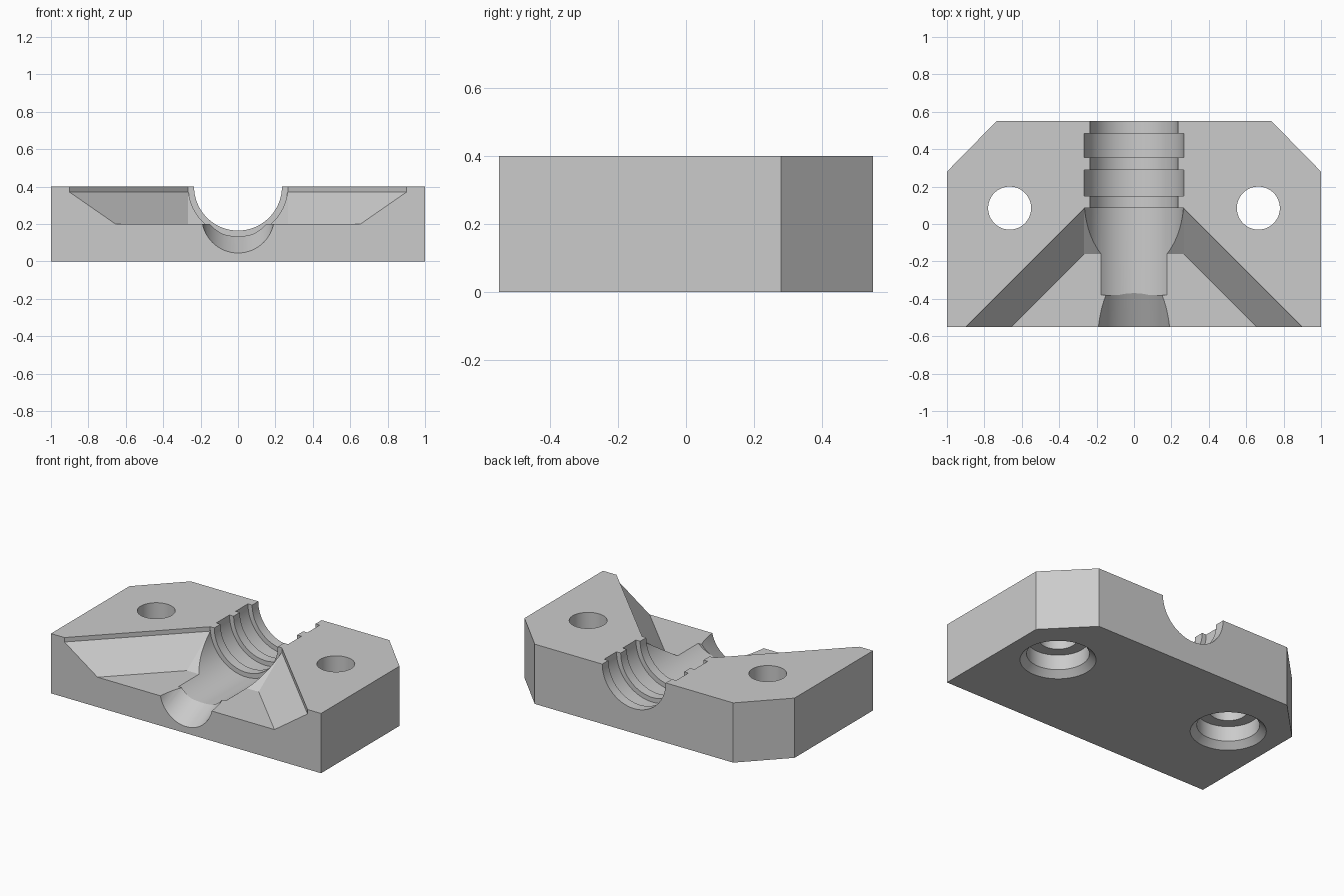
import bpy, bmesh, math
from mathutils import Vector

cube = bpy.data.objects.get("Cube")
if cube:
    bpy.data.objects.remove(cube, do_unlink=True)

grey = bpy.data.materials.new("plain_grey")
grey.use_nodes = True
colour = (0.6, 0.6, 0.6, 1)
grey.diffuse_color = colour
grey.node_tree.nodes["Principled BSDF"].inputs["Base Color"].default_value = colour


def loft(name, rings):
    """Closed solid joining successive rings of points."""
    bm = bmesh.new()
    loops = [[bm.verts.new(p) for p in ring] for ring in rings]
    for a, b in zip(loops, loops[1:]):
        for i in range(len(a)):
            j = (i + 1) % len(a)
            bm.faces.new((a[i], a[j], b[j], b[i]))
    bm.faces.new(loops[0])
    bm.faces.new(loops[-1])
    bmesh.ops.recalc_face_normals(bm, faces=bm.faces)
    mesh = bpy.data.meshes.new(name)
    bm.to_mesh(mesh)
    bm.free()
    mesh.materials.append(grey)
    obj = bpy.data.objects.new(name, mesh)
    bpy.context.collection.objects.link(obj)
    return obj


def circle(centre, radius, across, up, count=64):
    angles = [math.tau * i / count for i in range(count)]
    return [Vector(centre) + radius * (Vector(across) * math.cos(a) + Vector(up) * math.sin(a))
            for a in angles]


def mirrored(half, z):
    """Symmetric outline from its right-hand half, at height z."""
    full = half + [(-x, y) for x, y in reversed(half)]
    return [(x, y, z) for x, y in full]


X, Y, Z = (1, 0, 0), (0, 1, 0), (0, 0, 1)

# Block with its two back corners cut off
outline = [(1, -0.55), (1, 0.28), (0.735, 0.55)]
block = loft("clamp_block", [mirrored(outline, 0), mirrored(outline, 0.4)])

# Front recess with sloping walls and a short upright lip
floor = [(0.615, -0.59), (0.655, -0.55), (0.266, -0.161)]
rim = [(0.94, -0.59), (0.9, -0.55), (0.266, 0.084)]
recess = loft("recess_cutter", [mirrored(floor, 0.2), mirrored(rim, 0.37), mirrored(rim, 0.5)])

# Stepped bore with two ring grooves
wide, narrow = 0.266, 0.235
steps = [(-0.38, wide), (0.085, wide), (0.085, narrow), (0.15, narrow), (0.15, wide),
         (0.29, wide), (0.29, narrow), (0.355, narrow), (0.355, wide), (0.485, wide),
         (0.485, narrow), (0.6, narrow)]
bore = loft("bore_cutter", [circle((0, y, 0.4), r, X, Z, 96) for y, r in steps])

# Outlet channel dropping towards the front
outlet = loft("outlet_cutter", [circle((0, y, 0.239 + 0.494 * (y + 0.55)), 0.194, X, Z)
                                for y in (-0.6, -0.2)])

# Bolt holes with chamfered counterbores underneath
cutters = [recess, bore, outlet]
bolt = [(-0.02, 0.248), (0.04, 0.188), (0.14, 0.188), (0.14, 0.115), (0.5, 0.115)]
for side, label in ((1, "left"), (-1, "right")):
    cutters.append(loft(label + "_bolt_cutter",
                        [circle((side * 0.665, 0.085, z), r, X, Y) for z, r in bolt]))

for cutter in cutters:
    cut = block.modifiers.new(cutter.name, "BOOLEAN")
    cut.operation = "DIFFERENCE"
    cut.solver = "EXACT"
    cut.object = cutter
    cutter.hide_render = True

# Bake the cuts, then remove the cutters
bpy.context.view_layer.update()
baked = bpy.data.meshes.new_from_object(block.evaluated_get(bpy.context.evaluated_depsgraph_get()))
block.modifiers.clear()
block.data = baked
for cutter in cutters:
    bpy.data.objects.remove(cutter, do_unlink=True)

bpy.ops.object.select_all(action="DESELECT")
block.select_set(True)
bpy.context.view_layer.objects.active = block
bpy.ops.object.shade_smooth_by_angle(angle=math.radians(25))
